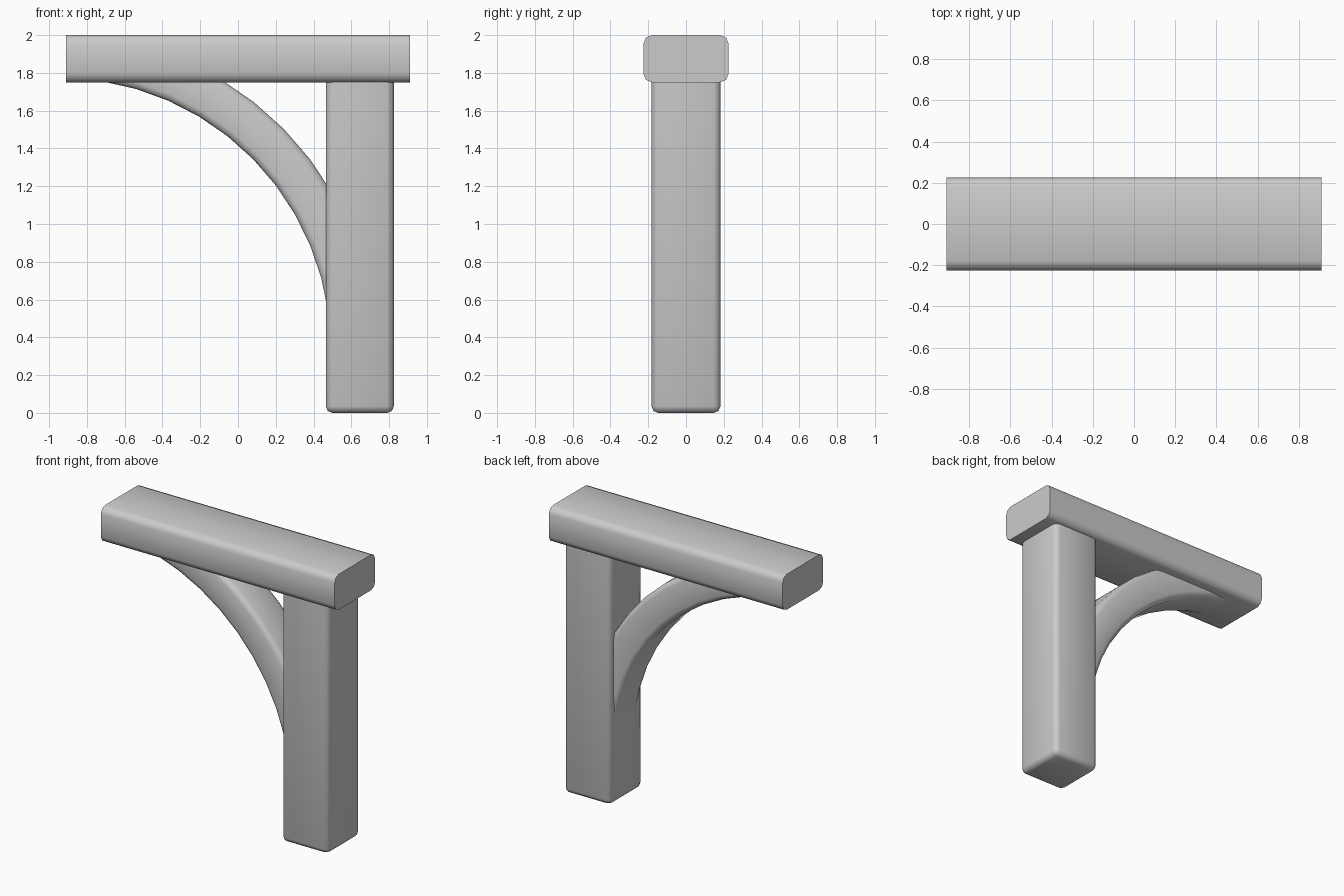
import bpy, bmesh, math
from mathutils import Vector, Matrix

cube = bpy.data.objects.get("Cube")
if cube:
    bpy.data.objects.remove(cube, do_unlink=True)

GREY = (0.6, 0.6, 0.6, 1)
grey = bpy.data.materials.new("plain grey")
grey.use_nodes = True
grey.diffuse_color = GREY
grey.node_tree.nodes["Principled BSDF"].inputs["Base Color"].default_value = GREY


def finish(name, bm, rounded, width):
    """Round the edges chosen by the rule and make a smooth-shaded object."""
    bmesh.ops.recalc_face_normals(bm, faces=bm.faces)
    edges = [e for e in bm.edges if rounded(e)]
    bmesh.ops.bevel(bm, geom=edges, offset=width, segments=2, profile=0.5,
                    affect='EDGES')
    mesh = bpy.data.meshes.new(name)
    bm.to_mesh(mesh)
    bm.free()
    mesh.materials.append(grey)
    obj = bpy.data.objects.new(name, mesh)
    bpy.context.collection.objects.link(obj)
    bpy.ops.object.select_all(action='DESELECT')
    obj.select_set(True)
    bpy.context.view_layer.objects.active = obj
    bpy.ops.object.shade_smooth_by_angle(angle=math.radians(50))
    return obj


def box(center, size):
    bm = bmesh.new()
    matrix = Matrix.Translation(center) @ Matrix.Diagonal((*size, 1))
    bmesh.ops.create_cube(bm, size=1, matrix=matrix)
    return bm


def runs_along_x(e):
    a, b = e.verts
    return abs(a.co.x - b.co.x) > 0.1


# Top beam: rounded along its length, ends cut square
finish("top_beam", box((0, 0, 1.875), (1.82, 0.45, 0.25)), runs_along_x, 0.045)

# Post: rounded everywhere but where it meets the beam
finish("post", box((0.645, 0, 0.9), (0.36, 0.365, 1.8)),
       lambda e: min(v.co.z for v in e.verts) < 0.1, 0.035)

# Curved brace: a rectangle spun around the arc centre, ends buried in wood
centre = Vector((-0.944, 0, 0.338))
inner, outer, half = 1.435, 1.663, 0.14
start, end = math.radians(8), math.radians(81)
bm = bmesh.new()
direction = Vector((math.cos(start), 0, math.sin(start)))
corners = [(inner, -half), (outer, -half), (outer, half), (inner, half)]
section = bm.faces.new([bm.verts.new(centre + direction * r + Vector((0, y, 0)))
                        for r, y in corners])
bmesh.ops.spin(bm, geom=[section], cent=centre, axis=(0, -1, 0),
               angle=end - start, steps=10, use_duplicate=False)
caps = [f for f in bm.faces if len([e for e in f.edges if e.is_boundary]) == 4]
bmesh.ops.delete(bm, geom=caps, context='FACES')
bmesh.ops.holes_fill(bm, edges=[e for e in bm.edges if e.is_boundary], sides=4)


def along_arc(e):
    a, b = ((v.co - centre) for v in e.verts)
    turn = abs(math.atan2(a.z, a.x) - math.atan2(b.z, b.x))
    return turn > 0.03


finish("curved_brace", bm, along_arc, 0.035)
